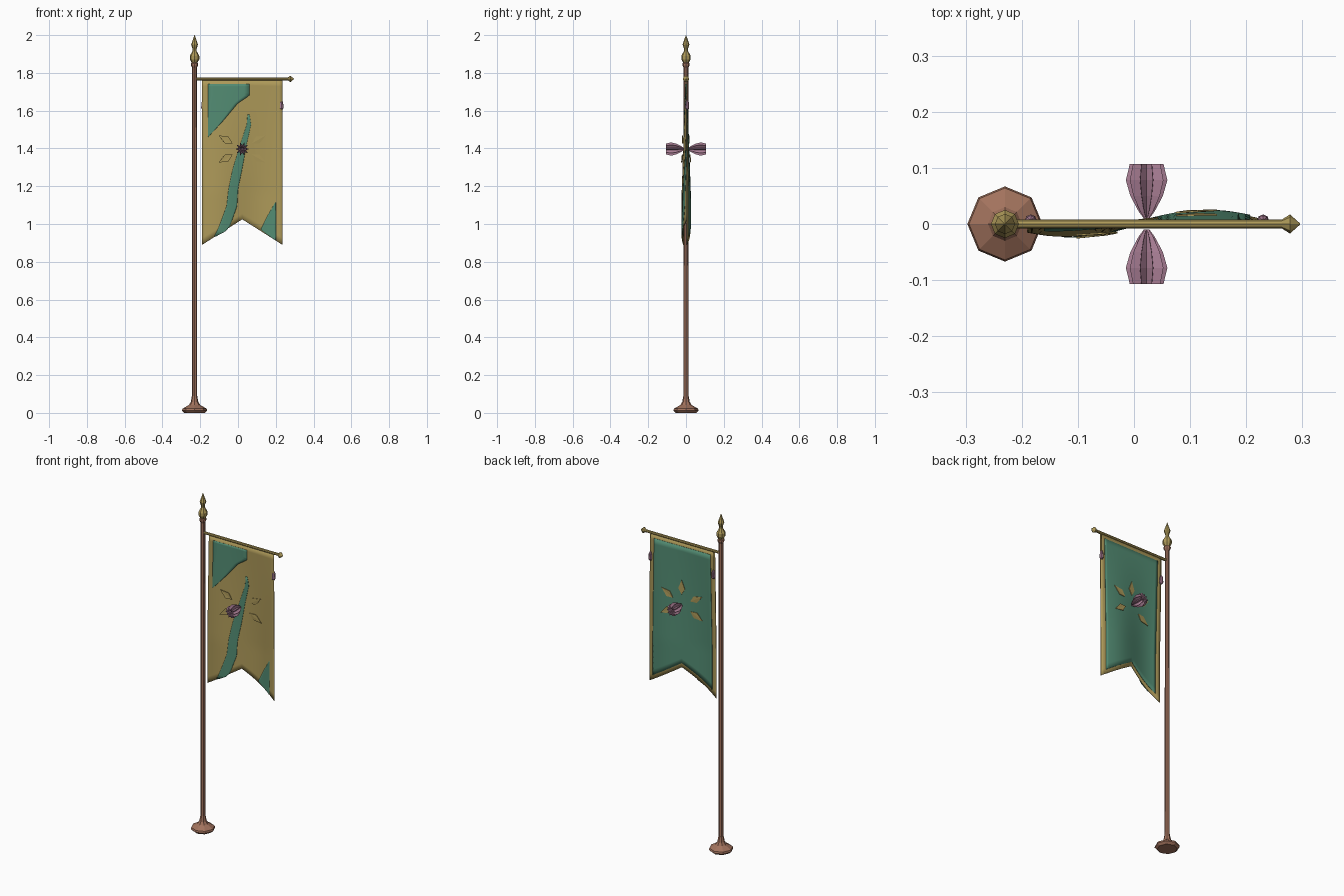
import bpy, bmesh, math
from mathutils import Matrix, Vector

if "Cube" in bpy.data.objects:
    bpy.data.objects.remove(bpy.data.objects["Cube"])


def material(name, rgb):
    m = bpy.data.materials.new(name)
    m.diffuse_color = (*rgb, 1)
    m.use_nodes = True
    m.node_tree.nodes["Principled BSDF"].inputs["Base Color"].default_value = m.diffuse_color
    return m


WOOD = material("copper brown", (0.36, 0.17, 0.11))
GOLD = material("old gold", (0.42, 0.32, 0.10))
GREEN = material("sea green", (0.085, 0.26, 0.17))
PINK = material("dusty pink", (0.40, 0.21, 0.30))
CX, CZ = 0.0225, 1.397          # middle of the cloth and emblem


def make(name, verts, faces, mat, smooth=False):
    me = bpy.data.meshes.new(name)
    me.from_pydata(verts, [], faces)
    bm = bmesh.new()
    bm.from_mesh(me)
    bmesh.ops.recalc_face_normals(bm, faces=bm.faces)
    bm.to_mesh(me)
    bm.free()
    me.materials.append(mat)
    for p in me.polygons:
        p.use_smooth = smooth
    ob = bpy.data.objects.new(name, me)
    bpy.context.collection.objects.link(ob)
    return ob


def lathe(name, profile, mat, loc, sides=8, axis="Z", star=1.0):
    """Spin (radius, height) points; star < 1 pulls in every second side."""
    rot = {"Z": Matrix(), "X": Matrix.Rotation(math.pi / 2, 4, "Y"),
           "-Y": Matrix.Rotation(math.pi / 2, 4, "X"),
           "Y": Matrix.Rotation(-math.pi / 2, 4, "X")}[axis]
    verts, faces = [], []
    for r, h in profile:
        for i in range(sides):
            a = 2 * math.pi * i / sides
            k = r * (star if i % 2 else 1)
            verts.append(rot @ Vector((k * math.cos(a), k * math.sin(a), h)) + Vector(loc))
    for j in range(len(profile) - 1):
        for i in range(sides):
            n = (i + 1) % sides
            faces.append((j * sides + i, j * sides + n, (j + 1) * sides + n, (j + 1) * sides + i))
    last = (len(profile) - 1) * sides
    faces += [tuple(range(sides))[::-1], tuple(range(last, last + sides))]
    return make(name, verts, faces, mat)


def wave(x, z):
    """Depth of the hanging cloth: flat at the bar, rippled lower down."""
    t = min(1, max(0, (1.765 - z) / 0.6))
    return -0.021 * t * math.cos(math.pi * (x + 0.12) / 0.25)


def sheet(name, point, nu, nv, offset, mat, thick=0):
    verts, faces = [], []
    for j in range(nv + 1):
        for i in range(nu + 1):
            x, z = point(i / nu, j / nv)
            verts.append((x, wave(x, z) + offset, z))
    w = nu + 1
    for j in range(nv):
        for i in range(nu):
            a = j * w + i
            faces.append((a, a + 1, a + w + 1, a + w))
    ob = make(name, verts, faces, mat, True)
    if thick:
        s = ob.modifiers.new("thickness", "SOLIDIFY")
        s.thickness, s.offset = thick, 0
    return ob


def swallowtail(x0, x1, top, lift):
    def point(u, v):
        x = x0 + (x1 - x0) * u
        bottom = 0.89 + lift + 0.135 * (1 - abs(x - CX) / 0.2125)
        return x, top + (bottom - top) * v
    return point


def band(rows):
    """Patch outline given as rows of (z, left x, right x)."""
    def point(u, v):
        z = rows[0][0] + (rows[-1][0] - rows[0][0]) * v
        for (za, la, ra), (zb, lb, rb) in zip(rows, rows[1:]):
            if z >= zb - 1e-9:
                k = (z - za) / (zb - za)
                l, r = la + (lb - la) * k, ra + (rb - ra) * k
                return l + (r - l) * u, z
        return rows[-1][1], z
    return point


# pole with flared foot, collar and finial
PX = -0.23
lathe("foot", [(0.054, 0), (0.067, 0.012), (0.064, 0.022), (0.03, 0.042), (0.02, 0.058),
               (0.014, 0.09)], WOOD, (PX, 0, 0))
lathe("pole", [(0.0135, 0.08), (0.0125, 1.84)], WOOD, (PX, 0, 0))
lathe("collar", [(0.012, 1.825), (0.019, 1.84), (0.019, 1.85), (0.013, 1.857)], WOOD, (PX, 0, 0))
lathe("finial", [(0.013, 1.85), (0.025, 1.872), (0.025, 1.89), (0.010, 1.917), (0.010, 1.925),
                 (0.018, 1.95), (0.001, 2.0)], GOLD, (PX, 0, 0))

# crossbar and end knob
lathe("crossbar", [(0.008, 0), (0.008, 0.5)], GOLD, (PX, 0, 1.768), axis="X")
lathe("bar_knob", [(0.007, 0), (0.017, 0.016), (0.001, 0.034)], GOLD, (0.262, 0, 1.768), axis="X")

# cloth, back panel and the green showing on the front
sheet("cloth", swallowtail(-0.19, 0.235, 1.765, 0), 24, 24, 0, GOLD, 0.004)
sheet("back_panel", swallowtail(-0.162, 0.207, 1.74, 0.025), 24, 24, 0.0035, GREEN, 0.002)
patches = {
    "front_patch_top": [(1.74, -0.16, 0.06), (1.68, -0.16, 0.06), (1.64, -0.16, 0.0),
                        (1.55, -0.16, -0.075), (1.46, -0.16, -0.158)],
    "front_patch_middle": [(1.58, 0.05, 0.06), (1.53, 0.047, 0.07), (1.42, 0.012, 0.045),
                           (1.29, -0.028, 0.022), (1.185, -0.05, 0.0), (1.095, -0.06, -0.005),
                           (1.0, -0.095, -0.038), (0.97, -0.107, -0.05), (0.935, -0.125, -0.115)],
    "front_patch_low": [(1.115, 0.197, 0.2), (1.04, 0.155, 0.2), (0.97, 0.12, 0.2),
                        (0.915, 0.195, 0.2)]}
for name, rows in patches.items():
    sheet(name, band(rows), 8, 24, -0.003, GREEN, 0.001)

# flowers and pointed leaves on both faces
for side, axis in ((-1, "-Y"), (1, "Y")):
    tag = "front" if side < 0 else "back"
    lathe(tag + "_flower", [(0.005, 0.01), (0.014, 0.022), (0.029, 0.05), (0.037, 0.078),
                            (0.030, 0.107), (0.018, 0.105), (0.006, 0.06)],
          PINK, (CX, 0, CZ), sides=20, axis=axis, star=0.55)
    for k, deg in enumerate((-30, 30, 90, 150, 210)):
        if side < 0 and deg == 90:
            continue
        a = math.radians(deg)
        d, n = Vector((math.cos(a), math.sin(a))), Vector((-math.sin(a), math.cos(a)))
        flat = [d * 0.06, d * 0.095 + n * 0.02, d * 0.145, d * 0.095 - n * 0.02]
        verts = []
        for p in flat:
            x, z = CX + p.x, CZ + p.y
            verts.append((x, wave(x, z) + side * 0.008, z))
        leaf = make(f"{tag}_leaf_{k}", verts, [(0, 1, 2), (0, 2, 3)], GOLD)
        leaf.modifiers.new("thickness", "SOLIDIFY").thickness = 0.003

# tassels hanging on cords at both upper edges
for tag, x in (("left", -0.184), ("right", 0.23)):
    lathe(tag + "_cord", [(0.002, 1.645), (0.002, 1.765)], GOLD, (x, 0.006, 0), sides=6)
    lathe(tag + "_tassel", [(0.003, 1.657), (0.009, 1.645), (0.011, 1.615), (0.006, 1.605)],
          PINK, (x, 0.006, 0))
